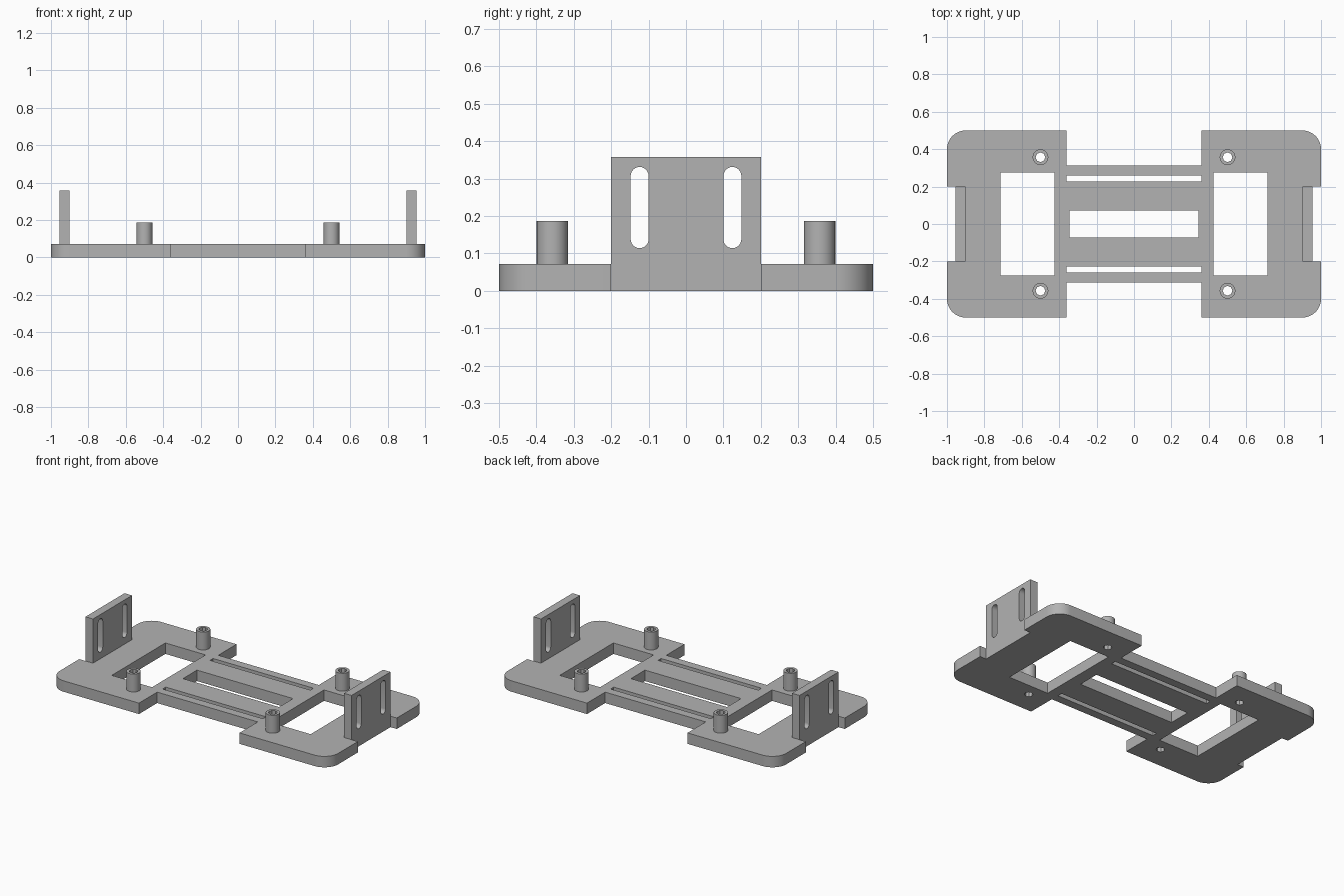
import bpy, bmesh, math
from mathutils import Matrix, Vector

cube = bpy.data.objects.get("Cube")
if cube:
    bpy.data.objects.remove(cube)

grey = bpy.data.materials.new("plain grey")
grey.use_nodes = True
colour = (0.45, 0.45, 0.45, 1)
grey.diffuse_color = colour
grey.node_tree.nodes["Principled BSDF"].inputs["Base Color"].default_value = colour

PLATE = 0.071      # plate thickness
WALL_TOP = 0.358
POST_TOP = 0.187


def arc(cx, cy, r, start, end, steps):
    angles = [math.radians(start + (end - start) * i / steps) for i in range(steps + 1)]
    return [(cx + r * math.cos(a), cy + r * math.sin(a)) for a in angles]


def circle(cx, cy, r, sides):
    return arc(cx, cy, r, 0, 360, sides)[:-1]


def rect(x0, x1, y0, y1):
    return [(x0, y0), (x1, y0), (x1, y1), (x0, y1)]


def extrude_profile(name, loops, depth, matrix):
    """Fill an outline with holes and extrude it from 0 to depth."""
    curve = bpy.data.curves.new(name, "CURVE")
    curve.dimensions = "2D"
    curve.fill_mode = "BOTH"
    curve.extrude = depth / 2
    for loop in loops:
        spline = curve.splines.new("POLY")
        spline.points.add(len(loop) - 1)
        for point, (x, y) in zip(spline.points, loop):
            point.co = (x, y, 0, 1)
        spline.use_cyclic_u = True
    helper = bpy.data.objects.new(name + " profile", curve)
    bpy.context.collection.objects.link(helper)
    bpy.context.view_layer.update()
    evaluated = helper.evaluated_get(bpy.context.evaluated_depsgraph_get())
    mesh = bpy.data.meshes.new_from_object(evaluated)
    bpy.data.objects.remove(helper)
    bm = bmesh.new()
    bm.from_mesh(mesh)
    bmesh.ops.remove_doubles(bm, verts=bm.verts, dist=0.0001)
    bmesh.ops.translate(bm, verts=bm.verts, vec=(0, 0, depth / 2))
    bmesh.ops.transform(bm, matrix=matrix, verts=bm.verts)
    bmesh.ops.recalc_face_normals(bm, faces=bm.faces)
    bm.to_mesh(mesh)
    bm.free()
    mesh.materials.clear()
    mesh.materials.append(grey)
    obj = bpy.data.objects.new(name, mesh)
    bpy.context.collection.objects.link(obj)
    bpy.ops.object.select_all(action="DESELECT")
    obj.select_set(True)
    bpy.context.view_layer.objects.active = obj
    bpy.ops.object.shade_smooth_by_angle(angle=math.radians(30))
    return obj


# Base plate outline: one quarter, mirrored round
quarter = [(0.901, 0.2), (1, 0.2)] + arc(0.9, 0.4, 0.1, 0, 90, 12)
quarter += [(0.361, 0.5), (0.361, 0.313)]
half = quarter + [(-x, y) for x, y in reversed(quarter)]
outline = half + [(x, -y) for x, y in reversed(half)]

# Openings in the plate
openings = [rect(-0.345, 0.345, -0.072, 0.072)]
for s in (-1, 1):
    openings.append(rect(s * 0.425, s * 0.714, -0.275, 0.275))
    openings.append(rect(-0.36, 0.36, s * 0.227, s * 0.259))
posts = [(x, y) for x in (-0.5, 0.5) for y in (-0.357, 0.357)]
openings += [circle(x, y, 0.026, 8) for x, y in posts]
extrude_profile("base_plate", [outline] + openings, PLATE, Matrix())

# Hollow mounting posts
for x, y in posts:
    name = ("front" if y < 0 else "back") + ("_left" if x > 0 else "_right") + "_post"
    extrude_profile(name, [circle(0, 0, 0.042, 32), circle(0, 0, 0.026, 8)],
                    POST_TOP - PLATE, Matrix.Translation((x, y, PLATE)))

# Upright end walls with two vertical slots each
stand = Matrix(((0, 0, 1), (1, 0, 0), (0, 1, 0))).to_4x4()
slots = [arc(y, 0.307, 0.024, 0, 180, 12) + arc(y, 0.138, 0.024, 180, 360, 12)
         for y in (-0.124, 0.124)]
for name, x in (("left_end_wall", 0.901), ("right_end_wall", -0.955)):
    extrude_profile(name, [rect(-0.2, 0.2, 0, WALL_TOP)] + slots, 0.054,
                    Matrix.Translation((x, 0, 0)) @ stand)
